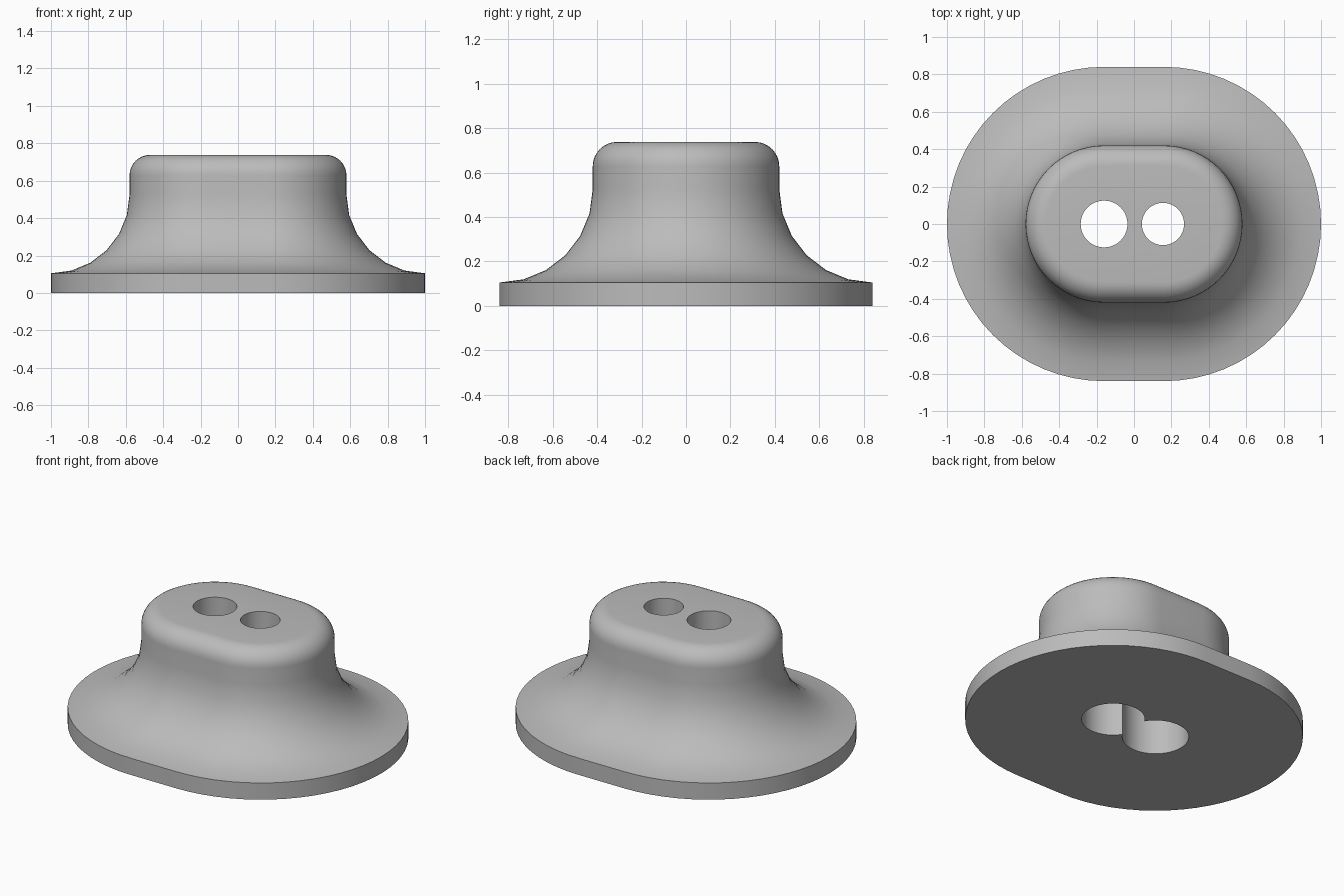
import bpy
import bmesh
from math import sin, cos, pi

if "Cube" in bpy.data.objects:
    bpy.data.objects.remove(bpy.data.objects["Cube"])

HALF_FLAT = 0.16      # half length of the straight sides
BASE_R, NECK_R = 0.84, 0.42
BASE_Z, TOP_Z = 0.105, 0.738
FILLET = 0.11
BORE_Z = 0.45         # top of the wide bores

grey = bpy.data.materials.new("plain grey")
grey.use_nodes = True
colour = (0.5, 0.5, 0.5, 1)
grey.diffuse_color = colour
grey.node_tree.nodes["Principled BSDF"].inputs["Base Color"].default_value = colour


def finish(bm, name):
    bmesh.ops.recalc_face_normals(bm, faces=bm.faces)
    mesh = bpy.data.meshes.new(name)
    bm.to_mesh(mesh)
    bm.free()
    mesh.materials.append(grey)
    obj = bpy.data.objects.new(name, mesh)
    bpy.context.collection.objects.link(obj)
    return obj


def stadium(r, z, steps=32):
    """Outline with two half circles joined by straight sides."""
    points = []
    for side in (1, -1):
        for i in range(steps + 1):
            a = pi * i / steps - pi / 2
            points.append((side * (HALF_FLAT + r * cos(a)), side * r * sin(a), z))
    return points


# Flared body: base rim, concave sweep into the neck, rounded top
profile = [(BASE_R, 0)]
sweep = BASE_R - NECK_R
for i in range(7):
    a = pi / 2 * i / 6
    profile.append((BASE_R - sweep * sin(a), BASE_Z + sweep * (1 - cos(a))))
for i in range(9):
    a = pi / 2 * i / 8
    profile.append((NECK_R - FILLET * (1 - cos(a)), TOP_Z - FILLET * (1 - sin(a))))

bm = bmesh.new()
rings = [[bm.verts.new(p) for p in stadium(r, z)] for r, z in profile]
for low, high in zip(rings, rings[1:]):
    for i in range(len(low)):
        j = (i + 1) % len(low)
        bm.faces.new((low[i], low[j], high[j], high[i]))
bm.faces.new(rings[0])
bm.faces.new(rings[-1])
body = finish(bm, "flared_body")


def drill(x, radius, z0, z1):
    """Cut a vertical round hole through the body."""
    cutter_bm = bmesh.new()
    bmesh.ops.create_cone(cutter_bm, cap_ends=True, segments=48,
                          radius1=radius, radius2=radius, depth=z1 - z0)
    bmesh.ops.translate(cutter_bm, verts=cutter_bm.verts, vec=(x, 0, (z0 + z1) / 2))
    cutter = finish(cutter_bm, "hole_cutter")
    cutter.hide_render = True
    cut = body.modifiers.new("hole", "BOOLEAN")
    cut.operation = "DIFFERENCE"
    cut.solver = "EXACT"
    cut.object = cutter
    bpy.ops.object.modifier_apply(modifier=cut.name)
    bpy.data.objects.remove(cutter)


bpy.ops.object.select_all(action="DESELECT")
body.select_set(True)
bpy.context.view_layer.objects.active = body

# Wide overlapping bores from below, narrow holes through the top
for x, narrow, wide in ((-0.16, 0.125, 0.19), (0.155, 0.113, 0.18)):
    drill(x, wide, -0.1, BORE_Z)
    drill(x, narrow, BORE_Z - 0.1, TOP_Z + 0.1)

bpy.ops.object.shade_smooth_by_angle(angle=pi / 6)
